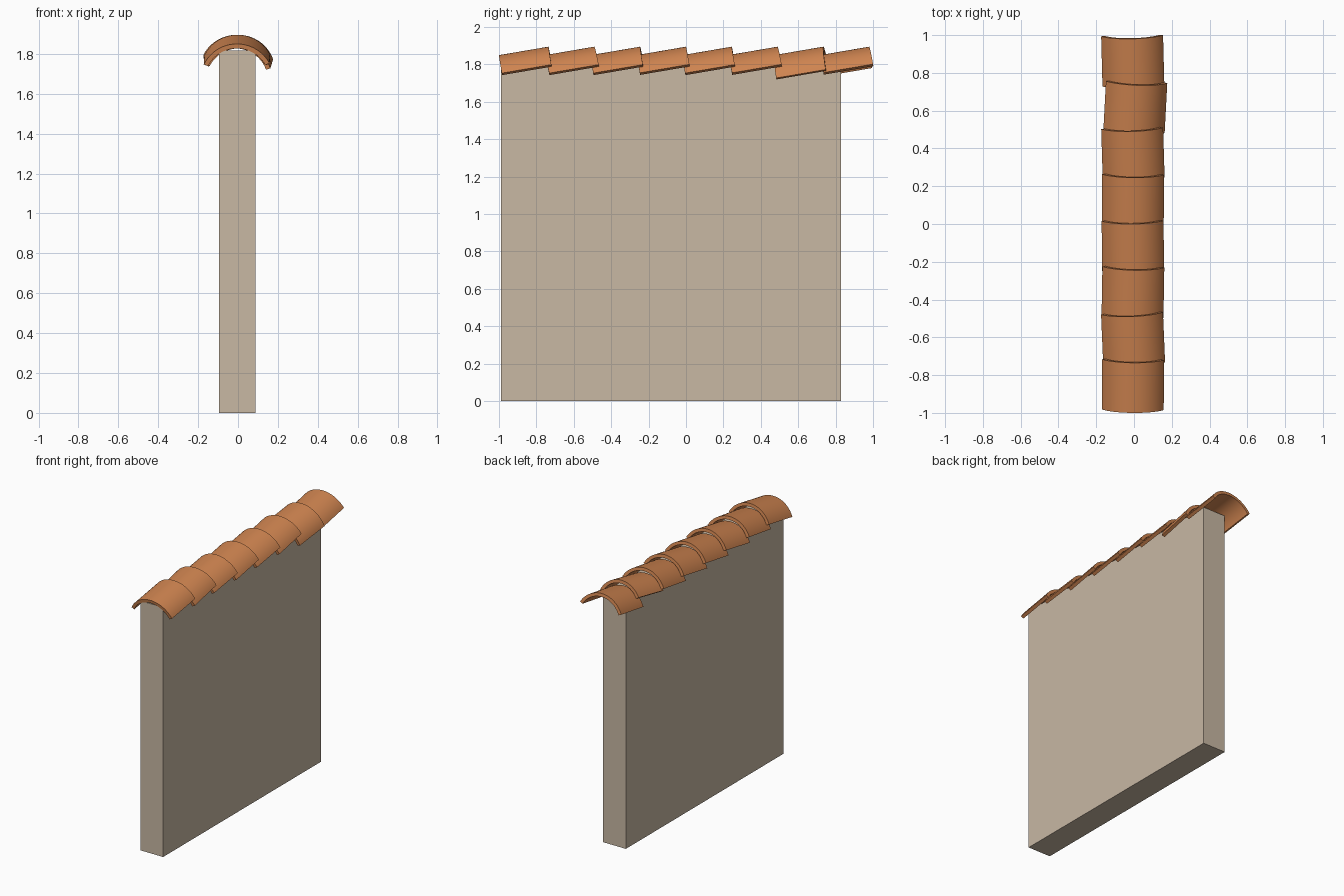
import bpy, bmesh
from math import radians, sin, cos
from mathutils import Matrix, Vector

if "Cube" in bpy.data.objects:
    bpy.data.objects.remove(bpy.data.objects["Cube"])


def material(name, color):
    m = bpy.data.materials.new(name)
    m.diffuse_color = color
    m.use_nodes = True
    m.node_tree.nodes["Principled BSDF"].inputs["Base Color"].default_value = m.diffuse_color
    return m


clay = material("clay", (0.62, 0.23, 0.08, 1))
plaster = material("plaster", (0.58, 0.48, 0.37, 1))

# wall slab
bpy.ops.mesh.primitive_cube_add(size=1, location=(-0.0035, -0.08, 0.909))
wall = bpy.context.object
wall.name = "wall"
wall.scale = (0.183, 1.816, 1.818)
bpy.ops.object.transform_apply(location=False, rotation=False, scale=True)
wall.data.materials.append(plaster)

# curved tile: an arc band extruded along y, centred on its arc axis
R, THICK, HALF, LENGTH, SEG = 0.184, 0.023, radians(63), 0.269, 32


def tile_mesh():
    bm = bmesh.new()
    angles = [-HALF + 2 * HALF * i / SEG for i in range(SEG + 1)]
    rings = []
    for a in angles:
        rings.append([bm.verts.new((r * sin(a), y, r * cos(a)))
                      for r, y in ((R, -LENGTH / 2), (R, LENGTH / 2),
                                   (R - THICK, LENGTH / 2), (R - THICK, -LENGTH / 2))])
    for p, q in zip(rings, rings[1:]):
        for k in range(4):
            n = (k + 1) % 4
            bm.faces.new((p[k], p[n], q[n], q[k]))
    bm.faces.new(rings[0])
    bm.faces.new(rings[-1])
    bmesh.ops.recalc_face_normals(bm, faces=bm.faces[:])
    mesh = bpy.data.meshes.new("ridge_tile")
    bm.to_mesh(mesh)
    bm.free()
    mesh.materials.append(clay)
    return mesh


# row of overlapping tiles: (yaw, roll) in degrees, each laid a little unevenly
tilt = radians(9.7)
lay = [(-0.5, -1), (2.4, -1), (-1, -1), (0.7, -1.5),
       (-0.5, -1), (1.7, -1.5), (-3, 8), (1.5, -2)]
for i, (yaw, roll) in enumerate(lay):
    tile = bpy.data.objects.new(f"ridge_tile_{i + 1}", tile_mesh())
    bpy.context.collection.objects.link(tile)
    crest = Vector((-0.004, -0.8675 + 0.245 * i, 1.8725))
    axis = crest + Vector((0, R * sin(tilt), -R * cos(tilt)))
    tile.matrix_world = (Matrix.Translation(axis)
                         @ Matrix.Rotation(radians(yaw), 4, 'Z')
                         @ Matrix.Rotation(tilt, 4, 'X')
                         @ Matrix.Rotation(radians(roll), 4, 'Y'))
    bpy.ops.object.select_all(action='DESELECT')
    tile.select_set(True)
    bpy.context.view_layer.objects.active = tile
    bpy.ops.object.shade_smooth_by_angle(angle=radians(30))
